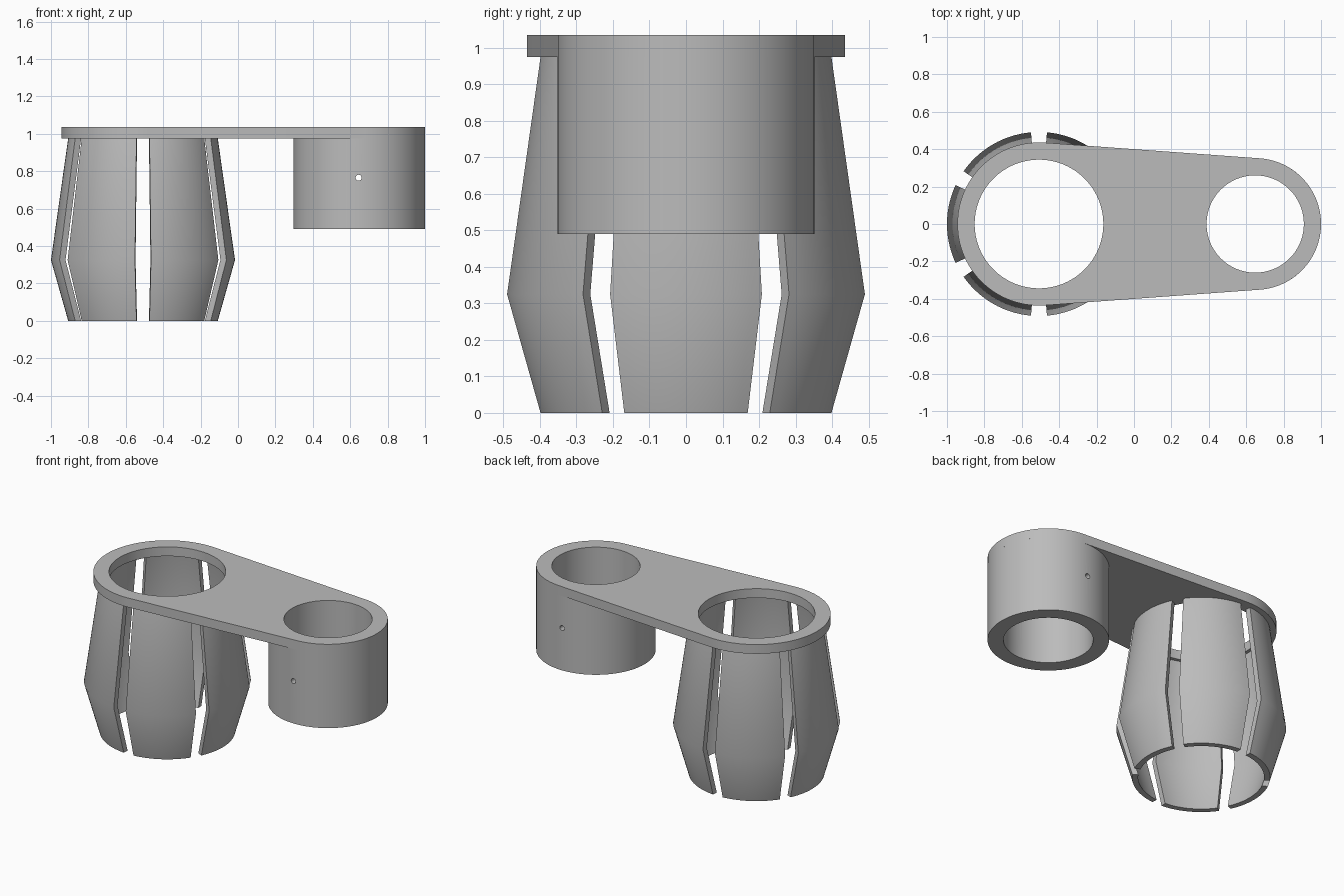
import bpy, bmesh
from math import sin, cos, pi, radians, asin, degrees

cube = bpy.data.objects.get("Cube")
if cube:
    bpy.data.objects.remove(cube, do_unlink=True)

grey = bpy.data.materials.new("plain grey")
grey.use_nodes = True
grey.diffuse_color = (0.5, 0.5, 0.5, 1)
grey.node_tree.nodes["Principled BSDF"].inputs["Base Color"].default_value = (0.5, 0.5, 0.5, 1)

# Shared dimensions
BIG_X, SMALL_X = -0.508, 0.648
BIG_R, SMALL_R = 0.436, 0.352
BIG_BORE, SMALL_BORE = 0.344, 0.26
PLATE_Z, TOP_Z, SLEEVE_Z = 0.975, 1.035, 0.49


def finish(name, bm):
    bmesh.ops.recalc_face_normals(bm, faces=bm.faces)
    mesh = bpy.data.meshes.new(name)
    bm.to_mesh(mesh)
    bm.free()
    mesh.materials.append(grey)
    obj = bpy.data.objects.new(name, mesh)
    bpy.context.collection.objects.link(obj)
    return obj


def prism(name, outline, z0, z1):
    bm = bmesh.new()
    base = bm.faces.new([bm.verts.new((x, y, z0)) for x, y in outline])
    top = bmesh.ops.extrude_face_region(bm, geom=[base])["geom"]
    verts = [v for v in top if isinstance(v, bmesh.types.BMVert)]
    bmesh.ops.translate(bm, verts=verts, vec=(0, 0, z1 - z0))
    return finish(name, bm)


def arc(cx, r, start, end, n):
    step = (end - start) / n
    return [(cx + r * cos(start + i * step), r * sin(start + i * step)) for i in range(n + 1)]


def circle(cx, r, n=96):
    return arc(cx, r, 0, 2 * pi, n)[:-1]


def select(obj):
    bpy.ops.object.select_all(action='DESELECT')
    obj.select_set(True)
    bpy.context.view_layer.objects.active = obj


def cut(obj, cutter):
    mod = obj.modifiers.new("cut", 'BOOLEAN')
    mod.operation, mod.solver, mod.object = 'DIFFERENCE', 'EXACT', cutter
    select(obj)
    bpy.ops.object.modifier_apply(modifier=mod.name)
    bpy.data.objects.remove(cutter, do_unlink=True)


# Tapered arm plate: two arcs joined by their common tangents
tangent = pi / 2 - asin((BIG_R - SMALL_R) / (SMALL_X - BIG_X))
outline = (arc(SMALL_X, SMALL_R, -tangent, tangent, 48)
           + arc(BIG_X, BIG_R, tangent, 2 * pi - tangent, 56))
arm = prism("arm_plate", outline, PLATE_Z, TOP_Z)
for cx, r in ((BIG_X, BIG_BORE), (SMALL_X, SMALL_BORE)):
    cut(arm, prism("bore_cutter", circle(cx, r), PLATE_Z - 0.1, TOP_Z + 0.1))

# Sleeve under the small end, with a pin hole across it
sleeve = prism("sleeve", circle(SMALL_X, SMALL_R), SLEEVE_Z, PLATE_Z)
cut(sleeve, prism("bore_cutter", circle(SMALL_X, SMALL_BORE), SLEEVE_Z - 0.1, TOP_Z))
pin = prism("pin_cutter", circle(0, 0.016, 24), -0.5, 0.5)
pin.rotation_euler.x = pi / 2
pin.location = (0.645, 0, 0.765)
cut(sleeve, pin)

# Six bulging spring fingers under the large end
section = [(0.40, 0), (0.492, 0.325), (0.40, PLATE_Z),
           (0.365, PLATE_Z), (0.457, 0.325), (0.365, 0)]
parts = [arm, sleeve]
STEPS = 14
for k in range(6):
    bm = bmesh.new()
    rings = []
    for i in range(STEPS + 1):
        a = radians(60 * k - 25 + 50 * i / STEPS)
        rings.append([bm.verts.new((BIG_X + r * cos(a), r * sin(a), z)) for r, z in section])
    n = len(section)
    for lo, hi in zip(rings, rings[1:]):
        for j in range(n):
            bm.faces.new((lo[j], lo[(j + 1) % n], hi[(j + 1) % n], hi[j]))
    # Slot walls, split at the bulge
    for ring in (rings[0], rings[-1]):
        bm.faces.new((ring[0], ring[1], ring[4], ring[5]))
        bm.faces.new((ring[1], ring[2], ring[3], ring[4]))
    parts.append(finish(f"finger_{k + 1}", bm))

for obj in parts:
    select(obj)
    bpy.ops.object.shade_smooth_by_angle(angle=radians(30))
